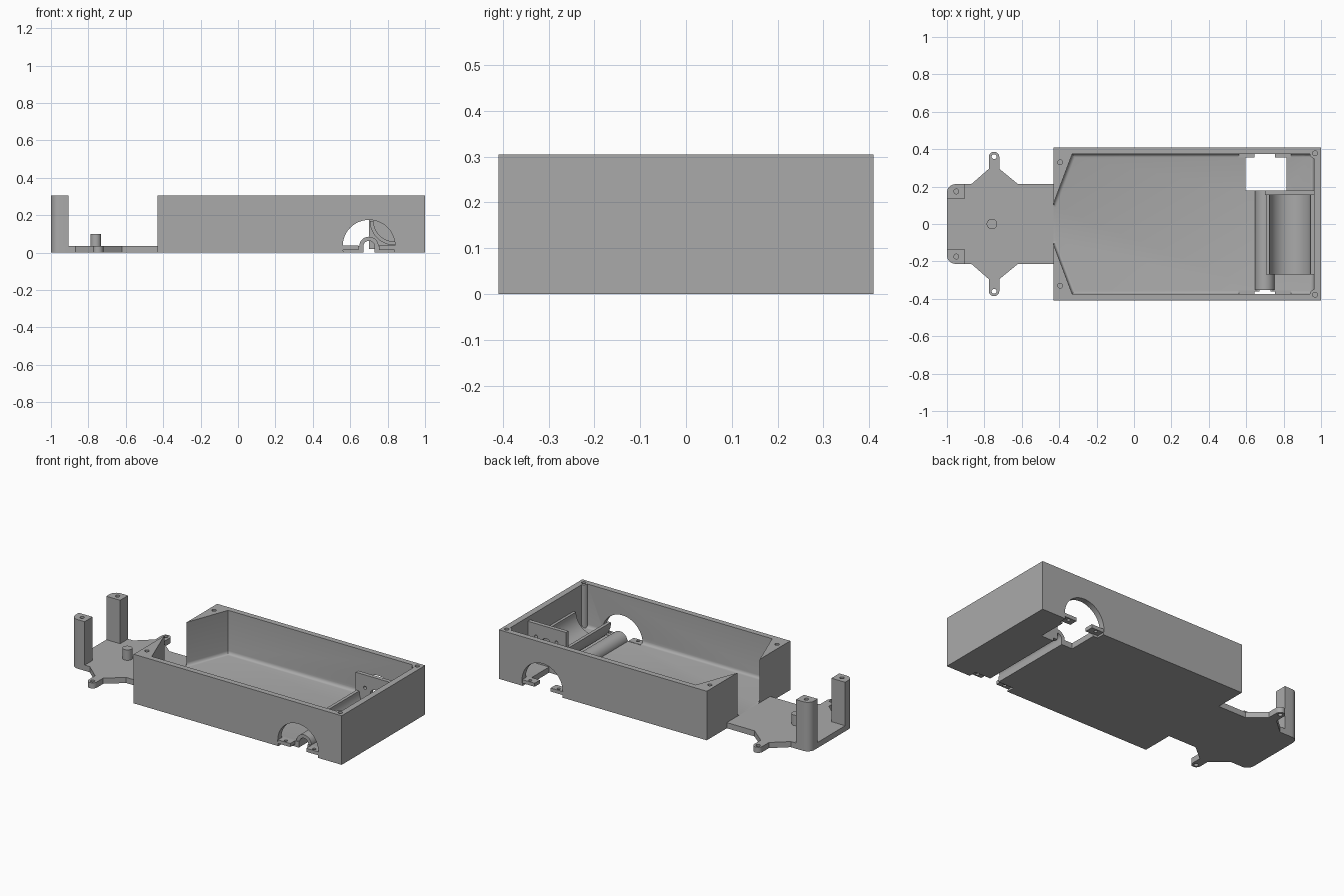
import bpy
import bmesh
from math import cos, sin, pi, radians

old = bpy.data.objects.get("Cube")
if old:
    bpy.data.objects.remove(old)

grey = bpy.data.materials.new("plain grey")
grey.use_nodes = True
colour = (0.4, 0.4, 0.4, 1)
grey.diffuse_color = colour
grey.node_tree.nodes["Principled BSDF"].inputs["Base Color"].default_value = colour


def arc(cx, cy, r, start, end, n=16):
    angles = [radians(start + (end - start) * i / n) for i in range(n + 1)]
    return [(cx + r * cos(a), cy + r * sin(a)) for a in angles]


def prism(name, points, lo, hi, axis="z", fillet=0):
    """Extrude a profile: (x, y) along z, or (x, z) along y."""
    bm = bmesh.new()
    place = (lambda p, t: (p[0], p[1], t)) if axis == "z" else (lambda p, t: (p[0], t, p[1]))
    low = [bm.verts.new(place(p, lo)) for p in points]
    high = [bm.verts.new(place(p, hi)) for p in points]
    base = bm.faces.new(low)
    bm.faces.new(high)
    for i in range(len(points)):
        j = (i + 1) % len(points)
        bm.faces.new((low[i], low[j], high[j], high[i]))
    bmesh.ops.recalc_face_normals(bm, faces=bm.faces)
    if fillet:
        bmesh.ops.bevel(bm, geom=list(base.edges), offset=fillet, segments=4,
                        profile=0.5, affect="EDGES")
    mesh = bpy.data.meshes.new(name)
    bm.to_mesh(mesh)
    bm.free()
    mesh.materials.append(grey)
    obj = bpy.data.objects.new(name, mesh)
    bpy.context.collection.objects.link(obj)
    return obj


def box(name, x0, x1, y0, y1, z0, z1):
    return prism(name, [(x0, y0), (x1, y0), (x1, y1), (x0, y1)], z0, z1)


def rod(name, x, y, r, z0, z1):
    return prism(name, arc(x, y, r, 0, 345, 23), z0, z1)


def combine(target, tool, operation="DIFFERENCE"):
    tool.hide_render = True
    mod = target.modifiers.new("combine", "BOOLEAN")
    mod.operation = operation
    mod.solver = "EXACT"
    mod.object = tool
    bpy.context.view_layer.objects.active = target
    bpy.ops.object.modifier_apply(modifier=mod.name)
    bpy.data.objects.remove(tool)


def mirrored(half):
    return half + [(x, -y) for x, y in reversed(half)]


FLOOR, TOP = 0.035, 0.305
AXLE = 0.7

# Open tray with slanted front corners and a rounded floor edge
tray = box("tray", -0.43, 1, -0.41, 0.41, 0, TOP)
pocket = mirrored([(-0.6, 0.11), (-0.43, 0.11), (-0.33, 0.375), (0.962, 0.375)])
combine(tray, prism("pocket", pocket, FLOOR, 0.5, fillet=0.02))

# Corner screw bosses, screw holes and wheel arches
for side in (-1, 1):
    combine(tray, rod("boss", 0.968, side * 0.378, 0.029, 0.02, TOP), "UNION")
    for x, y in ((0.968, 0.378), (-0.395, 0.33)):
        combine(tray, rod("screw_hole", x, side * y, 0.013, 0.2, 0.4))
    y0, y1 = sorted((side * 0.36, side * 0.5))
    combine(tray, prism("arch", arc(AXLE, FLOOR, 0.14, 0, 352.5, 47), y0, y1, "y"))

# Floor openings for the gear and the axle channel
combine(tray, box("gear_opening", 0.595, 0.815, 0.18, 0.37, -0.1, 0.1))
combine(tray, box("axle_channel", AXLE - 0.03, AXLE + 0.03, -0.37, 0.2, -0.1, 0.05))

# Drilled tabs across the arch feet
for side, word in ((-1, "front"), (1, "back")):
    y0, y1 = sorted((side * 0.355, side * 0.408))
    for x0, x1, end in ((0.56, 0.645, "inner"), (0.755, 0.84, "outer")):
        tab = box(f"{word}_{end}_arch_tab", x0, x1, y0, y1, 0.015, FLOOR + 0.002)
        combine(tab, rod("tab_hole", (x0 + x1) / 2, side * 0.39, 0.01, -0.1, 0.1))

# Half-round axle cover
cover = [(AXLE + 0.052, 0.01)] + arc(AXLE, 0.033, 0.052, 0, 180)
cover += [(AXLE - 0.052, 0.01), (AXLE - 0.03, 0.01)]
cover += arc(AXLE, 0.033, 0.03, 180, 0) + [(AXLE + 0.03, 0.01)]
prism("axle_cover", cover, -0.352, 0.18, "y")

# Motor cradle and its drilled mounting plate
MX, MZ = 0.835, 0.17
cradle = arc(MX, MZ, 0.13, 180, 360, 24) + arc(MX, MZ, 0.11, 360, 180, 24)
prism("motor_cradle", cradle, -0.27, 0.16, "y")
plate = box("motor_plate", 0.70, 0.965, 0.155, 0.18, 0.02, 0.28)
for dx, dz, r in ((0, 0, 0.035), (-0.07, 0.03, 0.01), (0.07, 0.03, 0.01)):
    hole = prism("plate_hole", arc(MX + dx, MZ + dz, r, 0, 345, 23), 0.1, 0.25, "y")
    combine(plate, hole)

# Nose plate with drilled wings
outline = [(-0.43, 0.213), (-0.62, 0.213), (-0.72, 0.295)]
outline += arc(-0.748, 0.358, 0.028, 0, 180, 12)
outline += [(-0.776, 0.295), (-0.87, 0.213)] + arc(-0.955, 0.168, 0.045, 90, 180, 8)
nose = prism("nose_plate", mirrored(outline), 0, FLOOR)
for side in (-1, 1):
    combine(nose, rod("wing_hole", -0.748, side * 0.36, 0.013, -0.1, 0.1))
rod("steering_peg", -0.76, 0, 0.028, 0.02, 0.1)

# Upright posts with rounded outer corners
for side, word in ((-1, "front"), (1, "back")):
    shape = [(-1, 0.135), (-0.905, 0.135), (-0.905, 0.213)]
    shape += arc(-0.955, 0.168, 0.045, 90, 180, 8)
    post = prism(f"{word}_post", [(x, side * y) for x, y in shape], 0.01, TOP)
    combine(post, rod("post_hole", -0.95, side * 0.174, 0.013, 0.2, 0.4))

# Smooth the round surfaces, keep the corners crisp
bpy.ops.object.select_all(action="DESELECT")
for obj in bpy.context.collection.objects:
    if obj.type == "MESH" and grey.name in obj.data.materials:
        obj.select_set(True)
        bpy.context.view_layer.objects.active = obj
bpy.ops.object.shade_smooth_by_angle(angle=radians(30))
